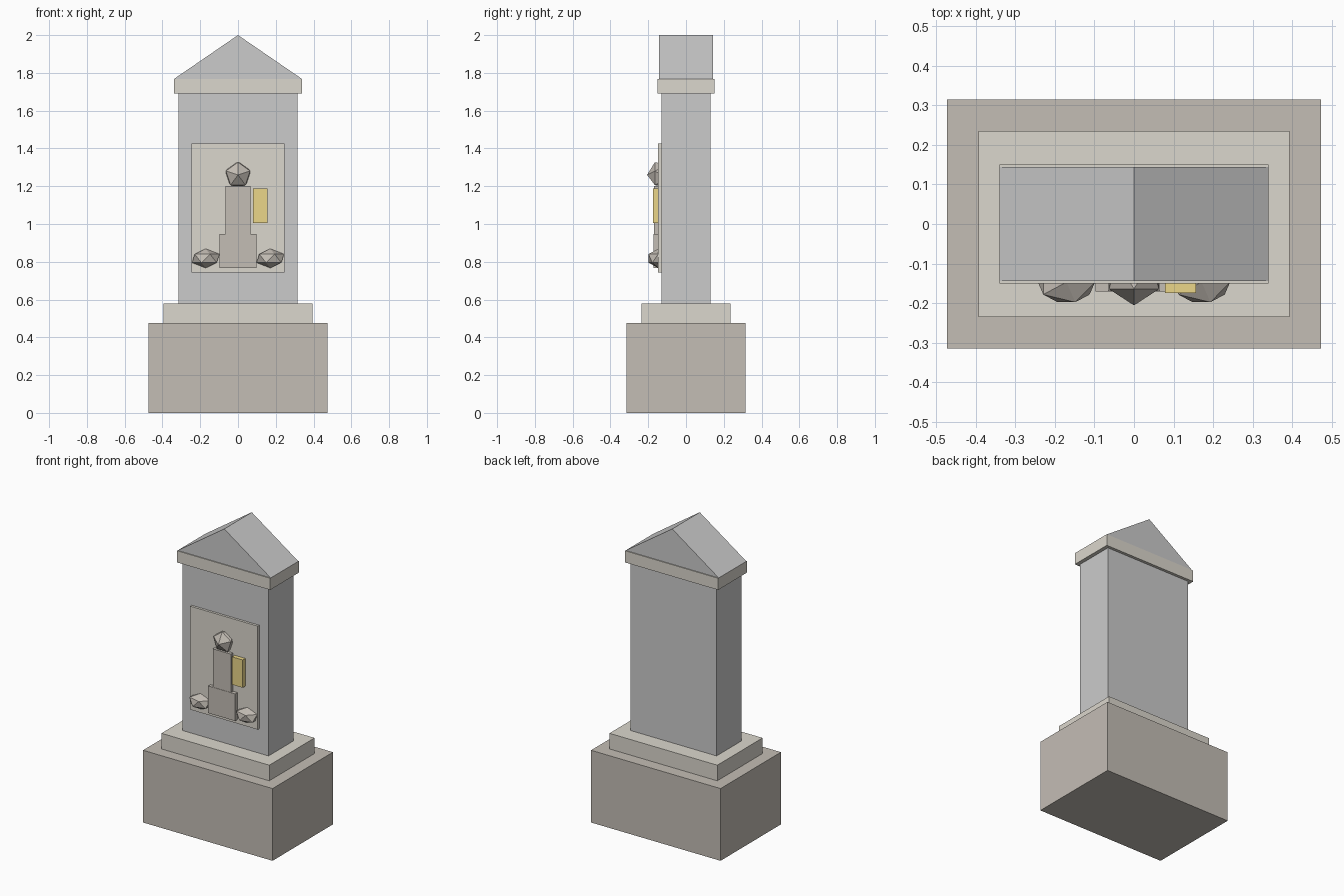
import bpy, bmesh
from mathutils import Matrix, Vector

if "Cube" in bpy.data.objects:
    bpy.data.objects.remove(bpy.data.objects["Cube"])


def material(name, rgb):
    m = bpy.data.materials.new(name)
    m.diffuse_color = (*rgb, 1)
    m.use_nodes = True
    m.node_tree.nodes["Principled BSDF"].inputs["Base Color"].default_value = m.diffuse_color
    return m


dark_stone = material("dark_stone", (0.55, 0.51, 0.46))
pale_stone = material("pale_stone", (0.71, 0.68, 0.61))
gold = material("gold", (0.83, 0.67, 0.25))


def finish(name, bm, mat=None):
    bmesh.ops.recalc_face_normals(bm, faces=bm.faces)
    mesh = bpy.data.meshes.new(name)
    bm.to_mesh(mesh)
    bm.free()
    obj = bpy.data.objects.new(name, mesh)
    bpy.context.collection.objects.link(obj)
    if mat:
        mesh.materials.append(mat)
    return obj


def box(name, x, y, z, mat=None):
    """Box from (min, max) ranges on each axis."""
    lo, hi = Vector((x[0], y[0], z[0])), Vector((x[1], y[1], z[1]))
    bm = bmesh.new()
    bmesh.ops.create_cube(bm, size=1, matrix=Matrix.Translation((lo + hi) / 2)
                          @ Matrix.Diagonal((*(hi - lo), 1)))
    return finish(name, bm, mat)


def slab(name, half_x, half_y, z, mat=None):
    return box(name, (-half_x, half_x), (-half_y, half_y), z, mat)


def ball(name, loc, radii, mat, turn=Matrix.Identity(4)):
    bm = bmesh.new()
    bmesh.ops.create_icosphere(bm, subdivisions=1, radius=1,
                               matrix=Matrix.Translation(loc) @ Matrix.Diagonal((*radii, 1)) @ turn)
    return finish(name, bm, mat)


# Stepped base, shaft and cornice
slab("base", 0.473, 0.315, (0, 0.477), dark_stone)
slab("base_step", 0.394, 0.236, (0.477, 0.58), pale_stone)
slab("shaft", 0.315, 0.131, (0.58, 1.69))
slab("cornice", 0.34, 0.15, (1.69, 1.767), pale_stone)

# Gabled roof, a triangle extruded from front to back
bm = bmesh.new()
tri = bm.faces.new([bm.verts.new((x, -0.144, z))
                    for x, z in ((-0.34, 1.767), (0.34, 1.767), (0, 2.0))])
ext = bmesh.ops.extrude_face_region(bm, geom=[tri], use_keep_orig=True)
bmesh.ops.translate(bm, vec=(0, 0.288, 0),
                    verts=[v for v in ext["geom"] if isinstance(v, bmesh.types.BMVert)])
finish("gable_roof", bm)

# Relief panel with a robed figure holding a tablet
box("relief_panel", (-0.247, 0.247), (-0.147, -0.131), (0.742, 1.425), pale_stone)
box("figure_robe", (-0.098, 0.098), (-0.171, -0.14), (0.768, 0.947), dark_stone)
box("figure_torso", (-0.066, 0.066), (-0.169, -0.14), (0.947, 1.2), dark_stone)
box("tablet", (0.079, 0.157), (-0.175, -0.14), (1.005, 1.188), gold)

# Head with one corner facing forward, and flattened lumps beside the feet
face_front = Matrix(((0, -1, 0, 0), (0, 0, -1, 0), (1, 0, 0, 0), (0, 0, 0, 1)))
ball("figure_head", (0, -0.131, 1.26), (0.075, 0.075, 0.075), dark_stone, face_front)
for side, x in (("left", -0.171), ("right", 0.171)):
    ball(side + "_lump", (x, -0.147, 0.818), (0.081, 0.06, 0.051), dark_stone)
